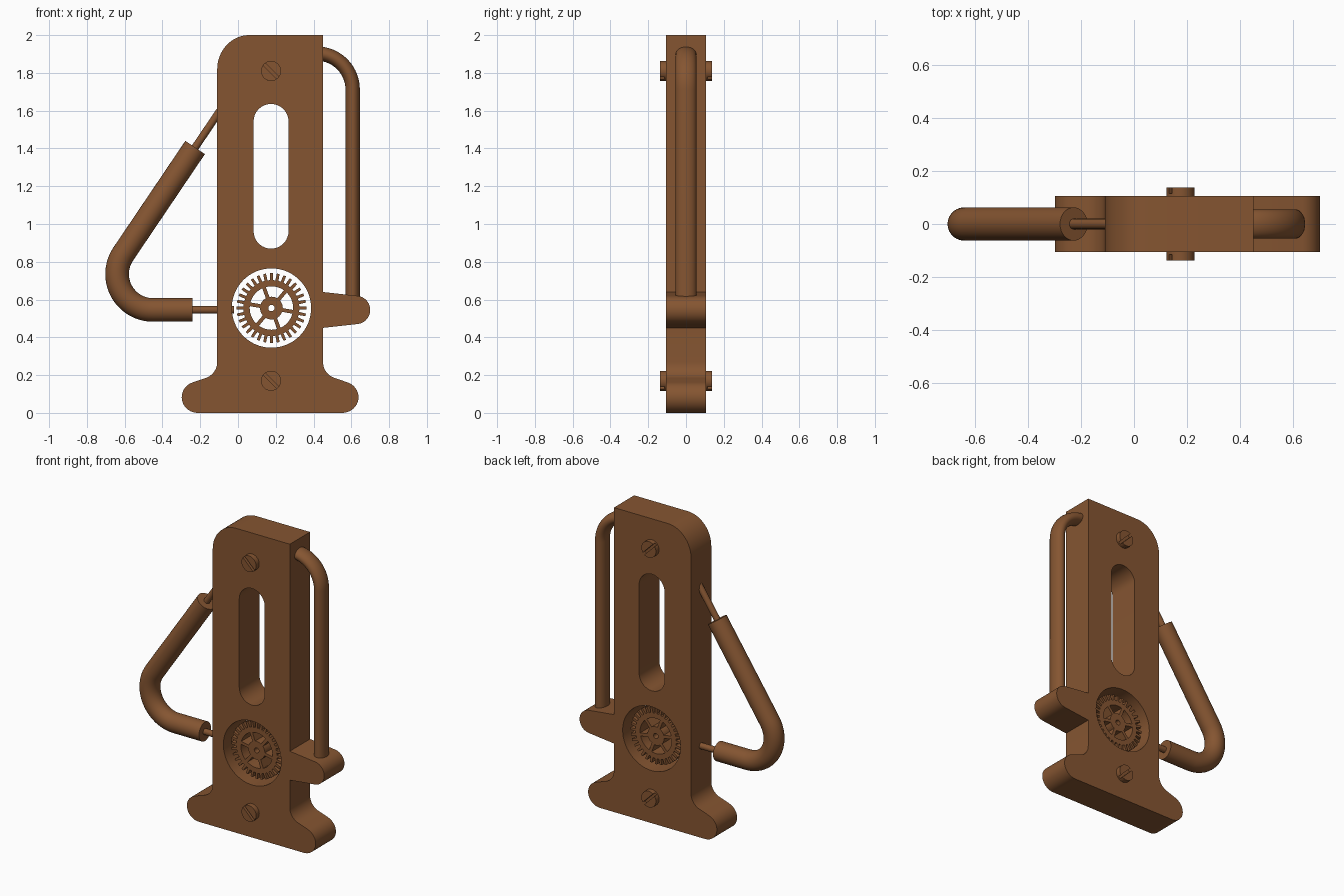
import bpy, bmesh, math
from math import sin, cos, radians, pi

if "Cube" in bpy.data.objects:
    bpy.data.objects.remove(bpy.data.objects["Cube"])

brown = bpy.data.materials.new("brown")
brown.diffuse_color = (0.235, 0.091, 0.031, 1)
brown.use_nodes = True
brown.node_tree.nodes["Principled BSDF"].inputs["Base Color"].default_value = brown.diffuse_color


def finish(name, bm):
    bmesh.ops.remove_doubles(bm, verts=bm.verts, dist=1e-5)
    bmesh.ops.recalc_face_normals(bm, faces=bm.faces)
    me = bpy.data.meshes.new(name)
    bm.to_mesh(me)
    bm.free()
    me.materials.clear()
    me.materials.append(brown)
    me.shade_smooth()
    me.set_sharp_from_angle(angle=radians(30))
    ob = bpy.data.objects.new(name, me)
    bpy.context.collection.objects.link(ob)
    return ob


def arc(cx, cz, r, a0, a1, n=12, rz=None):
    rz = rz or r
    out = []
    for i in range(n + 1):
        a = radians(a0 + (a1 - a0) * i / n)
        out.append((cx + r * cos(a), cz + rz * sin(a)))
    return out


def circle(cx, cz, r, n=48):
    return arc(cx, cz, r, 0, 360, n)[:-1]


def plate(name, loops, y0, y1):
    """Extrude outlines (inner loops become holes) in y."""
    cu = bpy.data.curves.new(name + "_outline", 'CURVE')
    cu.dimensions = '2D'
    cu.fill_mode = 'BOTH'
    cu.extrude = (y1 - y0) / 2
    for loop in loops:
        sp = cu.splines.new('POLY')
        sp.points.add(len(loop) - 1)
        for p, (x, z) in zip(sp.points, loop):
            p.co = (x, z, 0, 1)
        sp.use_cyclic_u = True
    tmp = bpy.data.objects.new(name + "_outline", cu)
    bpy.context.collection.objects.link(tmp)
    bm = bmesh.new()
    bm.from_mesh(tmp.to_mesh())
    tmp.to_mesh_clear()
    bpy.data.objects.remove(tmp)
    bpy.data.curves.remove(cu)
    for v in bm.verts:
        x, z, d = v.co
        v.co = (x, (y0 + y1) / 2 - d, z)
    return finish(name, bm)


def tube(name, path, a, b, n=28):
    """Sweep an ellipse (a in plane, b along y) along a path in the xz plane."""
    bm = bmesh.new()
    rings = []
    for i, (x, z) in enumerate(path):
        p, q = path[max(i - 1, 0)], path[min(i + 1, len(path) - 1)]
        dx, dz = q[0] - p[0], q[1] - p[1]
        l = math.hypot(dx, dz)
        nx, nz = -dz / l, dx / l
        rings.append([bm.verts.new((x + nx * a * cos(t), b * sin(t), z + nz * a * cos(t)))
                      for t in (2 * pi * k / n for k in range(n))])
    for r, s in zip(rings, rings[1:]):
        for k in range(n):
            bm.faces.new((r[k], r[(k + 1) % n], s[(k + 1) % n], s[k]))
    bm.faces.new(rings[0])
    bm.faces.new(rings[-1])
    return finish(name, bm)


# Body plate with feet, side lug, slot and gear window
GX, GZ = 0.177, 0.555
foot = arc(-0.2, 0.27, 0.09, 0, -75, 10) + arc(-0.212, 0.083, 0.086, 110, 270, 18, 0.083)
right_foot = [(0.34 - x, z) for x, z in reversed(foot)]
lug = [(0.45, 0.45)] + arc(0.625, 0.545, 0.075, -83, 83, 18) + [(0.45, 0.64)]
outline = foot + right_foot + lug + [(0.45, 2.0)] + arc(0.06, 1.82, 0.17, 90, 180, 16, 0.18)
slot = arc(0.175, 1.543, 0.0925, 0, 180, 18) + arc(0.175, 0.962, 0.0925, 180, 360, 18)
plate("body", [outline, slot, circle(GX, GZ, 0.21, 64)], -0.105, 0.105)

# Gear wheel with teeth and six spokes
TEETH = 32
teeth = []
for i in range(TEETH):
    for f, r in ((-0.28, 0.148), (-0.2, 0.185), (0.2, 0.185), (0.28, 0.148)):
        t = 2 * pi * (i + f) / TEETH
        teeth.append((GX + r * cos(t), GZ + r * sin(t)))
windows = []
for i in range(6):
    a = 50 + 60 * i
    o, h = math.degrees(0.01 / 0.115), math.degrees(0.01 / 0.06)
    windows.append(arc(GX, GZ, 0.115, a + o, a + 60 - o, 10)
                   + arc(GX, GZ, 0.06, a + 60 - h, a + h, 8))
plate("gear", [teeth] + windows + [circle(GX, GZ, 0.017, 20)], -0.06, 0.06)

# Slotted screws, visible on both faces
for label, z in (("upper", 1.81), ("lower", 0.17)):
    halves = [arc(0.175, z, 0.053, s - 45 + 9, s + 135 - 9, 24) for s in (0, 180)]
    plate(label + "_screw_shank", [circle(0.175, z, 0.053)], -0.115, 0.115)
    for side, y0, y1 in (("front", -0.138, -0.1), ("back", 0.1, 0.138)):
        plate(f"{label}_screw_head_{side}", halves, y0, y1)

# Right handle, oval section
tube("side_handle", [(0.41, 1.902)] + arc(0.417, 1.712, 0.19, 90, 0, 20) + [(0.607, 0.58)],
     0.038, 0.055)

# Left padded bent grip and the thin rods joining it to the body
tube("bent_grip", [(-0.24, 0.545)] + arc(-0.45, 0.735, 0.19, 270, 146, 24) + [(-0.227, 1.405)],
     0.0625, 0.0625)
tube("lower_rod", [(-0.26, 0.545), (-0.022, 0.545)], 0.02, 0.02, 20)
tube("upper_rod", [(-0.24, 1.386), (-0.085, 1.615)], 0.02, 0.02, 20)
